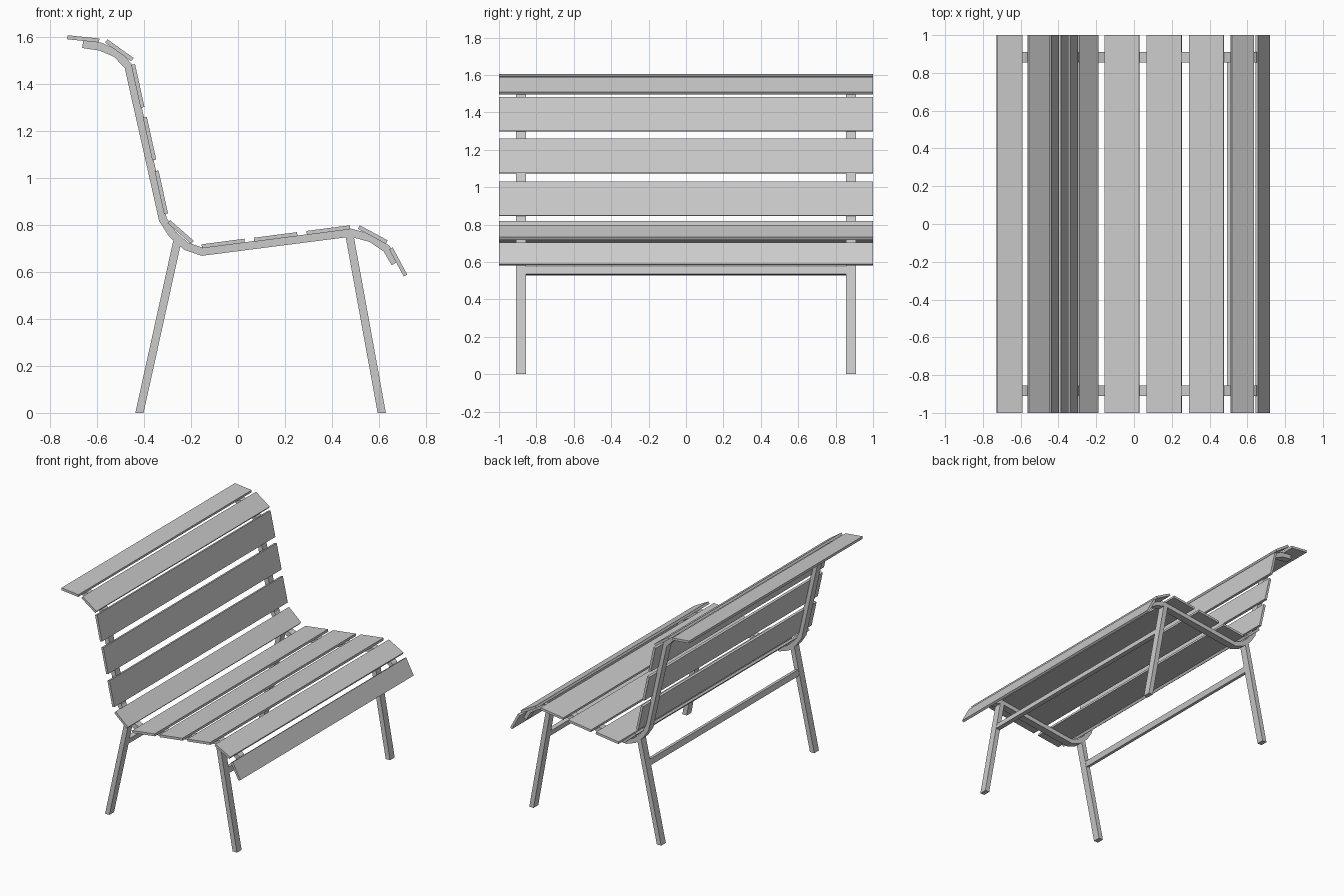
import bpy, bmesh
from mathutils import Vector

if "Cube" in bpy.data.objects:
    bpy.data.objects.remove(bpy.data.objects["Cube"])


def ribbon(path, thick):
    """Closed mitred outline around an open x/z path."""
    p = [Vector(q) for q in path]
    left, right = [], []
    for i, q in enumerate(p):
        dirs = []
        if i > 0:
            dirs.append((q - p[i - 1]).normalized())
        if i < len(p) - 1:
            dirs.append((p[i + 1] - q).normalized())
        normals = [Vector((-d.y, d.x)) for d in dirs]
        m = sum(normals, Vector((0, 0))).normalized()
        m *= thick / 2 / m.dot(normals[0])
        left.append(q + m)
        right.append(q - m)
    return left, right


def extrude_strip(name, sides, y0, y1):
    """Solid made from a two-sided x/z strip extruded along y."""
    left, right = sides
    bm = bmesh.new()
    rings = [[bm.verts.new((a[0], y, a[1])) for a, y in ((l, y0), (l, y1), (r, y1), (r, y0))]
             for l, r in zip(left, right)]
    for a, b in zip(rings, rings[1:]):
        for k in range(4):
            n = (k + 1) % 4
            bm.faces.new((a[k], a[n], b[n], b[k]))
    bm.faces.new(rings[0])
    bm.faces.new(rings[-1][::-1])
    bmesh.ops.recalc_face_normals(bm, faces=bm.faces)
    mesh = bpy.data.meshes.new(name)
    bm.to_mesh(mesh)
    bm.free()
    ob = bpy.data.objects.new(name, mesh)
    bpy.context.collection.objects.link(ob)
    return ob


BAR = 0.034
Y_IN, Y_OUT = 0.856, 0.91

# Slats: centreline ends in x/z, from the top of the back to the front lip
slats = [
    ((-0.726, 1.597), (-0.590, 1.583)),
    ((-0.560, 1.581), (-0.449, 1.502)),
    ((-0.446, 1.481), (-0.406, 1.299)),
    ((-0.396, 1.257), (-0.356, 1.075)),
    ((-0.346, 1.029), (-0.306, 0.847)),
    ((-0.294, 0.813), (-0.194, 0.725)),
    ((-0.154, 0.708), (0.028, 0.732)),
    ((0.068, 0.736), (0.252, 0.760)),
    ((0.292, 0.765), (0.476, 0.789)),
    ((0.514, 0.790), (0.632, 0.726)),
    ((0.650, 0.699), (0.712, 0.584)),
]
for i, s in enumerate(slats):
    kind = "back_slat" if i < 6 else "seat_slat"
    extrude_strip(f"{kind}_{i + 1}", ribbon(s, 0.017), -1, 1)

# Bent side rails carrying the slats
rail = [(-0.660, 1.568), (-0.585, 1.557), (-0.517, 1.528), (-0.466, 1.474),
        (-0.319, 0.821), (-0.279, 0.760), (-0.221, 0.709), (-0.153, 0.685),
        (0.479, 0.766), (0.566, 0.743), (0.632, 0.698), (0.668, 0.636)]
legs = {"rear": ((-0.419, 0), (-0.257, 0.735)),
        "front": ((0.611, 0), (0.474, 0.755))}

for side, sgn in (("near", -1), ("far", 1)):
    extrude_strip(f"side_rail_{side}", ribbon(rail, BAR), sgn * Y_IN, sgn * Y_OUT)
    # Splayed legs with feet cut level
    for name, ends in legs.items():
        w = 0.0175
        sides = ([(x - w, z) for x, z in ends], [(x + w, z) for x, z in ends])
        extrude_strip(f"{name}_leg_{side}", sides, sgn * Y_IN, sgn * Y_OUT)

# Cross bars joining each pair of legs, tilted with the legs
for name, (a, b) in legs.items():
    a, b = Vector(a), Vector(b)
    ends = [a + (b - a) * (z / b.y) for z in (0.532, 0.572)]
    extrude_strip(f"{name}_cross_bar", ribbon(ends, 0.03), -Y_IN, Y_IN)
